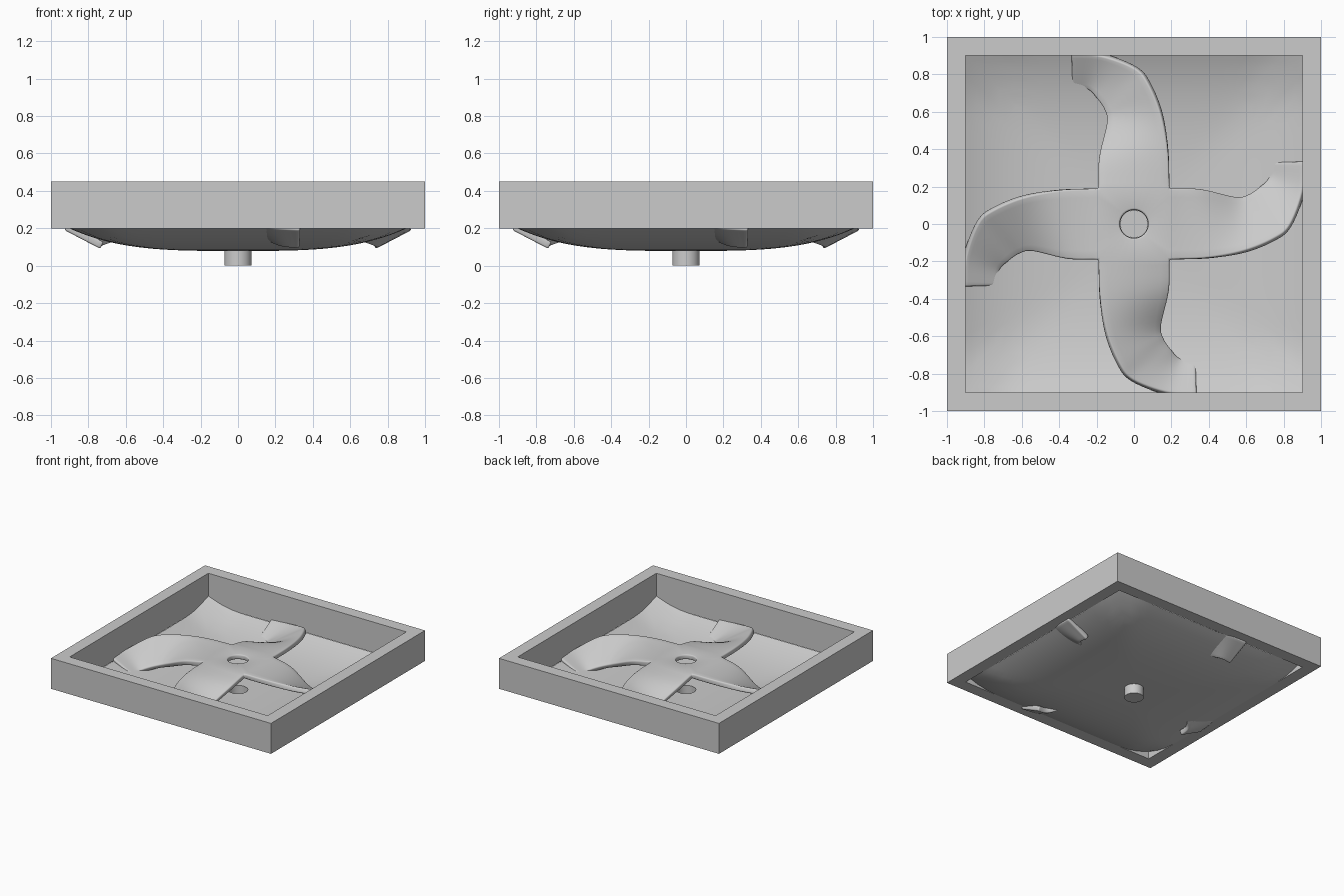
import bpy, bmesh, math
from mathutils import Vector, Matrix

if "Cube" in bpy.data.objects:
    bpy.data.objects.remove(bpy.data.objects["Cube"])


def make_object(name, bm):
    bmesh.ops.recalc_face_normals(bm, faces=bm.faces)
    mesh = bpy.data.meshes.new(name)
    bm.to_mesh(mesh)
    bm.free()
    obj = bpy.data.objects.new(name, mesh)
    bpy.context.collection.objects.link(obj)
    return obj


def smooth(obj, angle=35):
    bpy.ops.object.select_all(action='DESELECT')
    obj.select_set(True)
    bpy.context.view_layer.objects.active = obj
    bpy.ops.object.shade_smooth_by_angle(angle=math.radians(angle))


def bridge(bm, a, b):
    # Join two closed rings with quads
    for j in range(len(a)):
        k = (j + 1) % len(a)
        bm.faces.new((a[j], a[k], b[k], b[j]))


def spline(pts, per=6):
    # Catmull-Rom curve through the points
    pts = [Vector(p) for p in pts]
    ext = [2 * pts[0] - pts[1]] + pts + [2 * pts[-1] - pts[-2]]
    out = []
    for i in range(len(pts) - 1):
        a, b, c, d = ext[i:i + 4]
        for k in range(per):
            t = k / per
            out.append(0.5 * (2 * b + (c - a) * t + (2 * a - 5 * b + 4 * c - d) * t**2
                              + (3 * b - a - 3 * c + d) * t**3))
    return out + [pts[-1]]


# Square outer frame
bm = bmesh.new()
rings = []
for r, z in ((1, 0.2), (1, 0.45), (0.9, 0.45), (0.9, 0.2)):
    rings.append([bm.verts.new((r * x, r * y, z)) for x, y in ((-1, -1), (1, -1), (1, 1), (-1, 1))])
for i in range(4):
    bridge(bm, rings[i], rings[(i + 1) % 4])
make_object("frame", bm)


# Dished floor: rings morph from the round drain hole to the square wall
def floor_height(x, y):
    fx, fy = (0.12 * (abs(c) / 0.9) ** 3.4 for c in (x, y))
    corner = max(0, (min(abs(x), abs(y)) - 0.66) / 0.24)
    return 0.079 + (fx**3 + fy**3) ** (1 / 3) + 0.032 * corner


SEG, RINGS, PIPE_R = 96, 28, 0.073
bm = bmesh.new()
rings = []
for i in range(RINGS + 1):
    t = i / RINGS
    ring = []
    for j in range(SEG):
        d = Vector((math.cos(j * math.tau / SEG), math.sin(j * math.tau / SEG)))
        p = (d * PIPE_R).lerp(d * 0.9 / max(abs(d.x), abs(d.y)), t)
        ring.append(bm.verts.new((p.x, p.y, floor_height(p.x, p.y))))
    rings.append(ring)
for a, b in zip(rings, rings[1:]):
    bridge(bm, a, b)
smooth(make_object("dished_floor", bm))

# Drain pipe below the floor, open at the top and closed at the bottom
bm = bmesh.new()
pipe = [[bm.verts.new((PIPE_R * math.cos(j * math.tau / 32), PIPE_R * math.sin(j * math.tau / 32), z))
         for j in range(32)] for z in (0, 0.079)]
bridge(bm, *pipe)
bm.faces.new(pipe[0])
smooth(make_object("drain_pipe", bm))

# Pinwheel: pierced square hub with four twisted, hooked arms
outer_edge = [(-.19, -.19, .33), (-.18, -.4, .328), (-.142, -.59, .32), (-.075, -.75, .305),
              (-.005, -.832, .28), (.17, -.897, .238), (.335, -.91, .225)]
inner_edge = [(.19, -.19, .33), (.187, -.36, .29), (.148, -.54, .205), (.16, -.61, .178),
              (.2, -.67, .158), (.25, -.718, .135), (.33, -.718, .125)]
N = 8
bm = bmesh.new()
A, B = spline(outer_edge), spline(inner_edge)
for q in range(4):
    rot = Matrix.Rotation(q * math.pi / 2, 3, 'Z')
    rows = [[bm.verts.new(rot @ a.lerp(b, i / N)) for i in range(N + 1)] for a, b in zip(A, B)]
    hole = []
    for i in range(N + 1):
        t = math.radians(-135 + 90 * i / N)
        hole.append(bm.verts.new(rot @ Vector((0.076 * math.cos(t), 0.076 * math.sin(t), 0.33))))
    rows.insert(0, hole)
    for r, s in zip(rows, rows[1:]):
        for i in range(N):
            bm.faces.new((r[i], s[i], s[i + 1], r[i + 1]))
bmesh.ops.remove_doubles(bm, verts=bm.verts, dist=0.0005)
wheel = make_object("pinwheel_arms", bm)
if wheel.data.polygons[0].normal.z < 0:
    wheel.data.flip_normals()
sol = wheel.modifiers.new("thickness", 'SOLIDIFY')
sol.thickness = 0.04
sol.offset = -1
bev = wheel.modifiers.new("round_edges", 'BEVEL')
bev.width = 0.01
bev.segments = 3
bev.limit_method = 'ANGLE'
bev.angle_limit = math.radians(50)
smooth(wheel)
